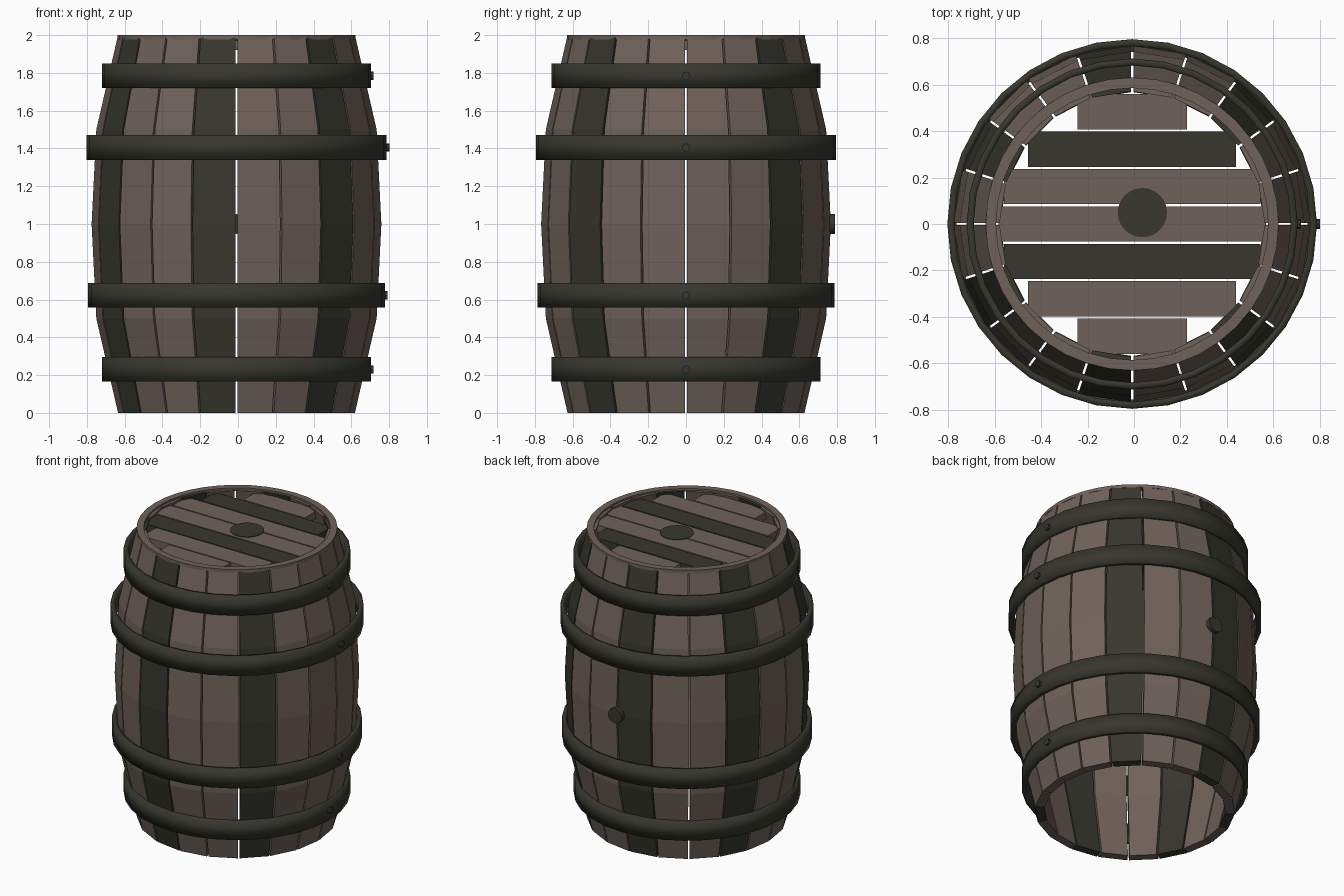
import bpy, bmesh, math
from mathutils import Matrix, Vector

if "Cube" in bpy.data.objects:
    bpy.data.objects.remove(bpy.data.objects["Cube"], do_unlink=True)

CX = -0.008          # barrel axis sits slightly off because of the rivets
STAVES = 20
GAP = 0.005          # half of the gap between staves
THICK = 0.06
PROFILE = [(0.627, 0.0), (0.742, 0.5), (0.767, 1.0), (0.742, 1.5), (0.63, 1.988)]


def material(name, color):
    m = bpy.data.materials.new(name)
    m.use_nodes = True
    m.diffuse_color = (*color, 1)
    m.node_tree.nodes["Principled BSDF"].inputs["Base Color"].default_value = (*color, 1)
    return m


WOOD = material("brown wood", (0.162, 0.122, 0.102))
DARK = material("dark olive", (0.038, 0.038, 0.027))


def finish(name, bm, mat, smooth=False):
    bmesh.ops.recalc_face_normals(bm, faces=bm.faces)
    me = bpy.data.meshes.new(name)
    bm.to_mesh(me)
    bm.free()
    me.materials.append(mat)
    for p in me.polygons:
        p.use_smooth = smooth
    ob = bpy.data.objects.new(name, me)
    bpy.context.collection.objects.link(ob)
    return ob


def stave(i):
    """One curved board, lofted through rectangular sections."""
    bm = bmesh.new()
    a0, a1 = (math.tau * k / STAVES for k in (i, i + 1))
    rings = []
    for r, z in PROFILE:
        ring = []
        for a, rad, side in ((a0, r, 1), (a1, r, -1), (a1, r - THICK, -1), (a0, r - THICK, 1)):
            out = Vector((math.cos(a), math.sin(a), 0))
            tangent = Vector((-out.y, out.x, 0))
            ring.append(bm.verts.new(out * rad + tangent * GAP * side + Vector((CX, 0, z))))
        rings.append(ring)
    for low, high in zip(rings, rings[1:]):
        for k in range(4):
            n = (k + 1) % 4
            bm.faces.new((low[k], low[n], high[n], high[k]))
    bm.faces.new(rings[0])
    bm.faces.new(rings[-1])
    finish(f"stave_{i + 1}", bm, DARK if i % 3 == 2 else WOOD)


def band(name, r_in, r_out, z0, z1, segments, mat, smooth):
    """Closed ring with a rectangular section."""
    bm = bmesh.new()
    section = ((r_in, z0), (r_out, z0), (r_out, z1), (r_in, z1))
    rings = []
    for s in range(segments):
        a = math.tau * s / segments
        rings.append([bm.verts.new((CX + r * math.cos(a), r * math.sin(a), z)) for r, z in section])
    for s in range(segments):
        cur, nxt = rings[s], rings[(s + 1) % segments]
        for k in range(4):
            n = (k + 1) % 4
            bm.faces.new((cur[k], nxt[k], nxt[n], cur[n]))
    return finish(name, bm, mat, smooth)


def disc(name, center, radius, depth, segments, rotation, mat):
    bm = bmesh.new()
    bmesh.ops.create_cone(bm, cap_ends=True, segments=segments, radius1=radius, radius2=radius,
                          depth=depth, matrix=Matrix.Translation(center) @ rotation)
    return finish(name, bm, mat)


def plank(name, half_length, y, mat):
    bm = bmesh.new()
    bmesh.ops.create_cube(bm, size=1, matrix=Matrix.Translation((CX, y, 1.947))
                          @ Matrix.Diagonal((half_length * 2, 0.152, 0.05, 1)))
    finish(name, bm, mat)


# Barrel wall and the rim that caps it
for i in range(STAVES):
    stave(i)
band("top_rim", 0.585, 0.63, 1.978, 2.0, 40, WOOD, False)

# Metal hoops, each with a rivet on the left side
face_x = Matrix.Rotation(math.pi / 2, 4, "Y")
for n, (radius, z) in enumerate(((0.711, 0.23), (0.785, 0.622), (0.795, 1.405), (0.712, 1.785)), 1):
    band(f"hoop_{n}", radius - 0.03, radius, z - 0.065, z + 0.065, 32, DARK, True)
    disc(f"rivet_{n}", (CX + radius, 0, z), 0.022, 0.028, 8, face_x, DARK)

# Lid planks
planks = ((0.235, -0.483, WOOD), (0.447, -0.322, WOOD), (0.552, -0.161, DARK), (0.575, 0, WOOD),
          (0.552, 0.161, WOOD), (0.447, 0.322, DARK), (0.235, 0.483, WOOD))
for n, (half, y, mat) in enumerate(planks, 1):
    plank(f"lid_plank_{n}", half, y, mat)

# Stoppers in the lid and in the back wall
disc("lid_stopper", (0.036, 0.049, 1.95), 0.106, 0.052, 24, Matrix.Identity(4), DARK)
disc("back_stopper", (CX, 0.765, 1.0), 0.052, 0.05, 16, Matrix.Rotation(math.pi / 2, 4, "X"), DARK)
